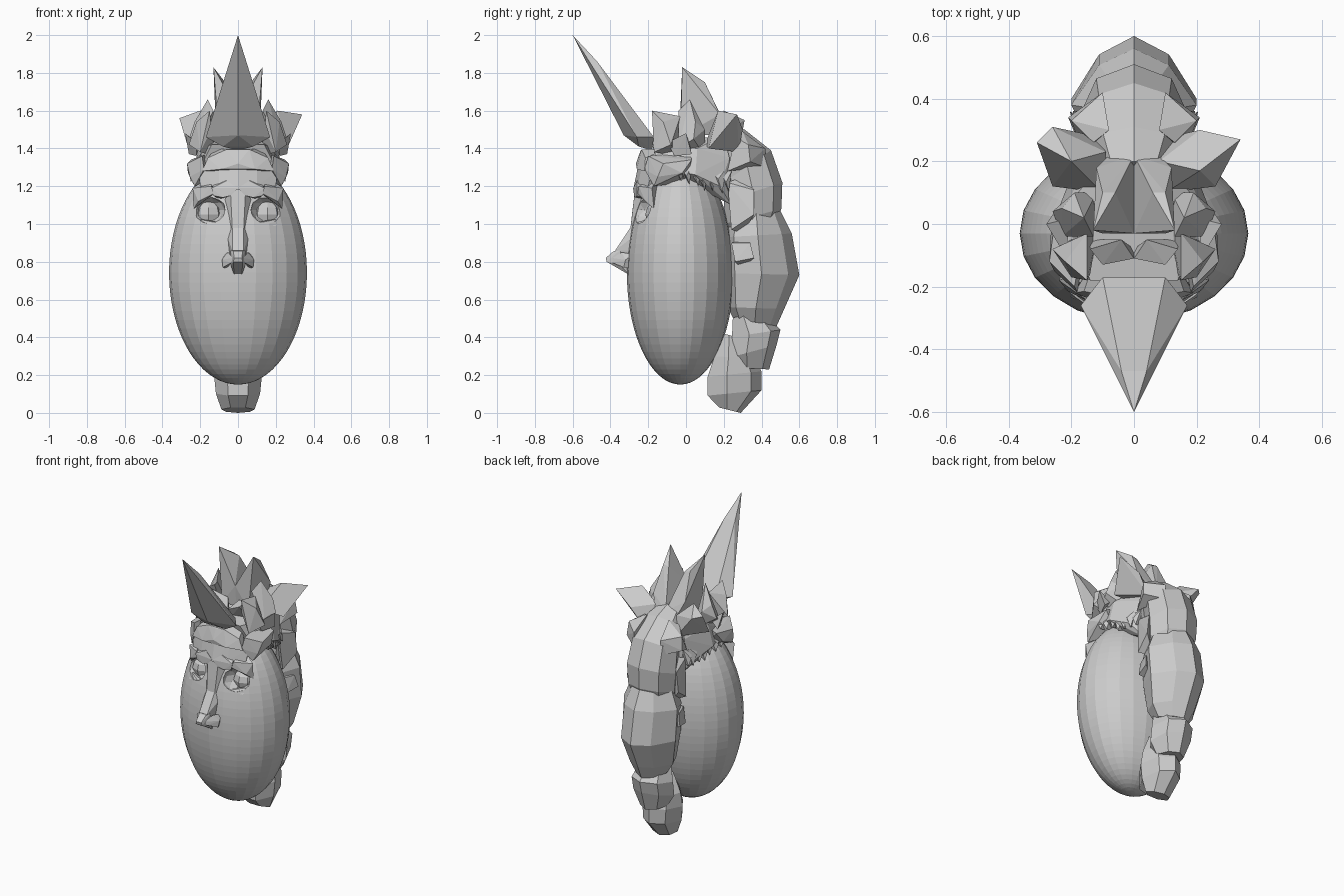
import bpy, bmesh, math, random
from mathutils import Vector

random.seed(4)


def finish(name, bm):
    bmesh.ops.recalc_face_normals(bm, faces=bm.faces)
    me = bpy.data.meshes.new(name)
    bm.to_mesh(me)
    bm.free()
    ob = bpy.data.objects.new(name, me)
    bpy.context.collection.objects.link(ob)
    return ob


def hull(name, pts, both=False):
    """Faceted chunk from a few corner points; both=True adds the mirrored twin."""
    for s in ((1, -1) if both else (1,)):
        bm = bmesh.new()
        for x, y, z in pts:
            bm.verts.new((x * s, y, z))
        bmesh.ops.convex_hull(bm, input=bm.verts)
        bmesh.ops.delete(bm, geom=[v for v in bm.verts if not v.link_faces], context='VERTS')
        finish(name + ("_right" if s > 0 else "_left") if both else name, bm)


def sym(pts):
    return [(s * x, y, z) for x, y, z in pts for s in (1, -1)]


def lock(name, sections, n=8, ridge=0.0):
    """Hair lock: rings bridging an inner and an outer point (y, z) with a half width.
    ridge pinches the outer side into a keel."""
    bm = bmesh.new()
    rings = []
    for (y0, z0), (y1, z1), w in sections:
        a, b = Vector((0, y0, z0)), Vector((0, y1, z1))
        mid, half = (a + b) / 2, (b - a) / 2
        ring = []
        for i in range(n):
            c, s = math.cos(math.tau * i / n), math.sin(math.tau * i / n)
            pinch = 1 - ridge * max(c, 0)
            ring.append(bm.verts.new(mid + half * c + Vector((w * s * pinch, 0, 0))))
        rings.append(ring)
    for r, q in zip(rings, rings[1:]):
        for i in range(n):
            bm.faces.new((r[i], r[(i + 1) % n], q[(i + 1) % n], q[i]))
    bm.faces.new(rings[0])
    bm.faces.new(rings[-1])
    return finish(name, bm)


# Egg-shaped face
bm = bmesh.new()
bmesh.ops.create_uvsphere(bm, u_segments=24, v_segments=36, radius=1)
for v in bm.verts:
    v.co = (v.co.x * 0.365, v.co.y * 0.283 - 0.03, v.co.z * 0.592 + 0.742)
face = finish("face", bm)

# Eye sockets cut into the face, with faceted eyes and lower lids
for s in (1, -1):
    bm = bmesh.new()
    bmesh.ops.create_icosphere(bm, subdivisions=2, radius=1)
    for v in bm.verts:
        v.co = (v.co.x * 0.09 + 0.155 * s, v.co.y * 0.1 - 0.25, v.co.z * 0.075 + 1.075)
    cutter = finish("socket_cutter", bm)
    cutter.hide_render = True
    cutter.hide_viewport = True
    m = face.modifiers.new("socket", 'BOOLEAN')
    m.operation = 'DIFFERENCE'
    m.object = cutter
    bm = bmesh.new()
    bmesh.ops.create_uvsphere(bm, u_segments=8, v_segments=6, radius=0.075)
    for v in bm.verts:
        v.co += Vector((0.155 * s, -0.14, 1.05))
    finish("eye", bm)
hull("eyelid", [(0.09, -0.255, 1.01), (0.13, -0.265, 0.985), (0.2, -0.235, 0.99), (0.23, -0.19, 1.03),
                (0.15, -0.2, 1.01), (0.13, -0.255, 1.01)], True)

# Nose: upper and lower bridge, tip, flared nostrils, small lip shadow below
hull("nose_bridge_upper", sym([(0.04, -0.27, 1.18), (0.03, -0.285, 1.06), (0.075, -0.23, 1.12),
                               (0.03, -0.295, 0.97), (0.06, -0.25, 0.97)]))
hull("nose_bridge_lower", sym([(0.03, -0.295, 0.98), (0.06, -0.27, 0.94), (0.025, -0.34, 0.9),
                               (0.05, -0.29, 0.86), (0.03, -0.375, 0.86), (0.04, -0.29, 0.8)]))
hull("nose_tip", sym([(0.025, -0.385, 0.855), (0.02, -0.425, 0.82), (0.025, -0.42, 0.8),
                      (0.04, -0.35, 0.86), (0.04, -0.35, 0.785), (0.02, -0.3, 0.73)]))
hull("nostril", [(0.03, -0.39, 0.82), (0.05, -0.34, 0.85), (0.085, -0.32, 0.81),
                 (0.08, -0.33, 0.77), (0.035, -0.39, 0.795), (0.06, -0.28, 0.765), (0.07, -0.28, 0.84)], True)

# Brow ridges and forehead plates
hull("brow_inner", [(0.0, -0.28, 1.19), (0.04, -0.275, 1.15), (0.08, -0.27, 1.14), (0.13, -0.26, 1.15),
                    (0.14, -0.26, 1.19), (0.06, -0.26, 1.23), (0.1, -0.18, 1.13), (0.1, -0.18, 1.25)], True)
hull("brow_outer", [(0.13, -0.255, 1.16), (0.21, -0.215, 1.12), (0.235, -0.17, 1.08), (0.24, -0.18, 1.19),
                    (0.14, -0.25, 1.2), (0.15, -0.15, 1.14), (0.15, -0.15, 1.25)], True)
hull("forehead", sym([(0.0, -0.28, 1.18), (0.1, -0.255, 1.2), (0.2, -0.2, 1.2), (0.21, -0.18, 1.28),
                      (0.1, -0.235, 1.3), (0.0, -0.255, 1.3), (0.09, -0.2, 1.36), (0.15, 0.0, 1.36)]))
hull("forehead_roll", sym([(0.0, -0.265, 1.32), (0.09, -0.26, 1.29), (0.06, -0.235, 1.395),
                           (0.16, -0.215, 1.35), (0.19, -0.22, 1.28), (0.0, -0.24, 1.39), (0.12, -0.1, 1.4)]))
hull("temple_roll", [(0.18, -0.22, 1.29), (0.19, -0.2, 1.36), (0.27, -0.12, 1.32), (0.255, -0.15, 1.25),
                     (0.23, -0.17, 1.2), (0.265, -0.02, 1.27), (0.25, 0.03, 1.34), (0.15, 0.02, 1.38),
                     (0.15, 0.0, 1.22)], True)

# Hair cap over the crown
hull("hair_cap", sym([(0.2, -0.14, 1.3), (0.14, -0.18, 1.42), (0.24, 0.05, 1.26), (0.21, 0.06, 1.4),
                      (0.19, 0.18, 1.2), (0.15, 0.23, 1.35), (0.1, 0.2, 1.47), (0.12, 0.24, 1.1)]))

# Ragged tufts along the hair line
for i in range(7):
    y, x = -0.04 + 0.042 * i, 0.24 - 0.012 * i
    z = 1.26 - 0.012 * i + random.uniform(-0.02, 0.02)
    d, w = random.uniform(0.02, 0.06), random.uniform(0.02, 0.05)
    hull("hairline_tuft", [(x, y - w, z + 0.07), (x - 0.02, y + w, z + 0.08), (x + 0.02, y, z + 0.02),
                           (x + 0.01, y + w / 2, z - d), (x - 0.08, y, z), (x - 0.06, y, z + 0.14)], True)

# Tall forward horn with a keel underneath
hull("front_horn", [(0, -0.6, 2.0), (0.04, -0.47, 1.86), (-0.04, -0.47, 1.86), (0.17, -0.26, 1.46),
                    (-0.17, -0.26, 1.46), (0, -0.33, 1.47), (0.08, -0.25, 1.41), (-0.08, -0.25, 1.41),
                    (0, -0.18, 1.39), (0.1, -0.17, 1.46), (-0.1, -0.17, 1.46)])

# Twin crown spikes meeting in a valley
hull("crown_spike", [(0.13, -0.02, 1.83), (0.0, -0.03, 1.6), (0.06, 0.1, 1.74), (0.1, 0.1, 1.75),
                     (0.12, 0.18, 1.58), (0.08, 0.22, 1.48), (0.0, 0.22, 1.5), (0.0, -0.02, 1.46),
                     (0.1, -0.03, 1.46)], True)

# Large side flaps, the right one a little longer
hull("flap_right", [(0.34, 0.27, 1.58), (0.21, 0.3, 1.5), (0.21, 0.17, 1.6), (0.26, 0.12, 1.4),
                    (0.08, 0.2, 1.52), (0.1, 0.1, 1.42), (0.12, 0.28, 1.38)])
hull("flap_left", [(-0.31, 0.26, 1.56), (-0.26, 0.31, 1.55), (-0.2, 0.2, 1.6), (-0.26, 0.12, 1.39),
                   (-0.09, 0.23, 1.5), (-0.1, 0.1, 1.42), (-0.12, 0.28, 1.38)])

# Crown chunks between horn and flaps
hull("crown_chunk_front", [(0.15, -0.18, 1.6), (0.14, -0.16, 1.5), (0.22, -0.12, 1.54), (0.26, -0.08, 1.42),
                           (0.2, -0.17, 1.38), (0.15, -0.03, 1.57), (0.12, -0.04, 1.36)], True)
hull("crown_chunk_side", [(0.16, 0.02, 1.66), (0.13, -0.04, 1.6), (0.23, 0.05, 1.54), (0.26, 0.04, 1.45),
                          (0.23, -0.04, 1.4), (0.19, 0.1, 1.5), (0.12, 0.1, 1.36)], True)
hull("crown_chunk_inner", [(0.0, -0.11, 1.47), (0.1, -0.13, 1.52), (0.14, -0.08, 1.56), (0.04, -0.05, 1.52),
                           (0.14, -0.05, 1.4), (0.0, -0.08, 1.4)], True)
hull("crown_shard", [(0.28, 0.0, 1.48), (0.22, -0.1, 1.43), (0.2, 0.02, 1.42), (0.26, 0.03, 1.37),
                     (0.22, -0.06, 1.36)], True)

# Braided tail down the back: inner point, outer point, half width
lock("tail_top", [((0.12, 1.4), (0.2, 1.54), 0.1), ((0.17, 1.33), (0.31, 1.5), 0.14),
                  ((0.2, 1.22), (0.45, 1.39), 0.16), ((0.2, 1.12), (0.51, 1.22), 0.17),
                  ((0.2, 1.0), (0.505, 1.08), 0.16), ((0.24, 0.93), (0.45, 0.95), 0.12)])
hull("tail_shoulder", [(0.13, 0.26, 1.46), (0.2, 0.33, 1.42), (0.21, 0.34, 1.33), (0.16, 0.22, 1.28),
                       (0.1, 0.42, 1.4), (0.1, 0.42, 1.3), (0.08, 0.3, 1.49)], True)
lock("tail_middle", [((0.24, 1.1), (0.5, 1.07), 0.14), ((0.2, 0.93), (0.56, 0.95), 0.2),
                     ((0.2, 0.74), (0.6, 0.73), 0.2), ((0.22, 0.56), (0.52, 0.55), 0.16),
                     ((0.25, 0.5), (0.48, 0.46), 0.11)], ridge=0.3)
lock("tail_lower", [((0.24, 0.5), (0.4, 0.55), 0.1), ((0.23, 0.4), (0.5, 0.44), 0.14),
                    ((0.22, 0.29), (0.48, 0.36), 0.14), ((0.25, 0.24), (0.44, 0.23), 0.09)], 7, 0.2)
lock("tail_tip", [((0.2, 0.42), (0.27, 0.4), 0.07), ((0.14, 0.3), (0.36, 0.29), 0.12),
                  ((0.1, 0.19), (0.4, 0.22), 0.13), ((0.1, 0.09), (0.4, 0.12), 0.12),
                  ((0.17, 0.03), (0.29, 0.0), 0.09)], 7, 0.2)

# Side strands wrapping the tail
hull("tail_strand", [(0.15, 0.22, 1.22), (0.18, 0.36, 1.18), (0.195, 0.36, 1.05), (0.17, 0.24, 0.97),
                     (0.1, 0.3, 1.25), (0.1, 0.3, 0.95)], True)
hull("tail_knot", [(0.15, 0.24, 0.9), (0.19, 0.34, 0.9), (0.205, 0.36, 0.82), (0.18, 0.26, 0.8),
                   (0.1, 0.3, 0.92), (0.1, 0.3, 0.76)], True)
